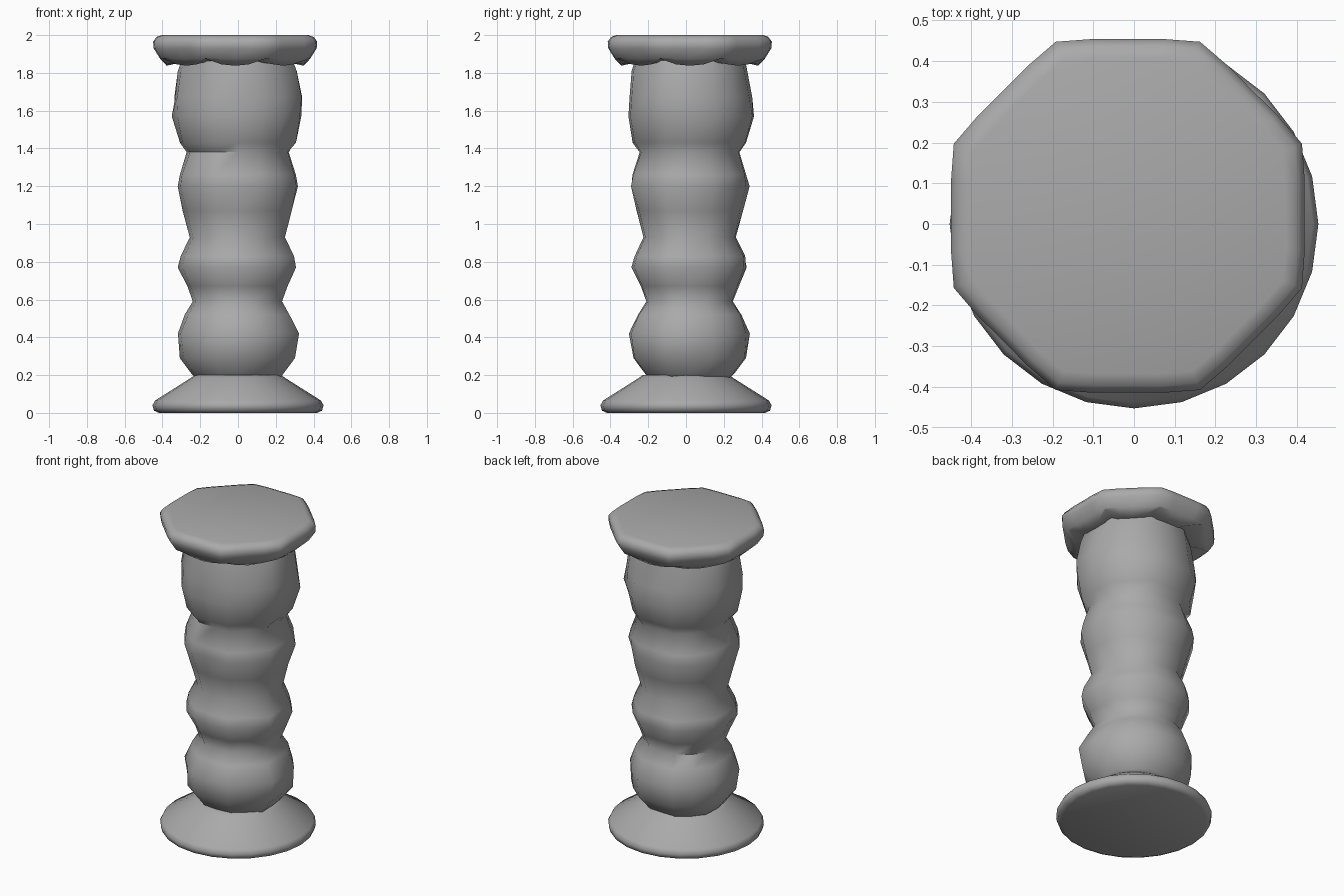
import bpy, bmesh, math, random

random.seed(4)
cube = bpy.data.objects.get("Cube")
if cube:
    bpy.data.objects.remove(cube, do_unlink=True)

GREY = (0.4, 0.4, 0.4, 1.0)
stone = bpy.data.materials.new("grey_stone")
stone.use_nodes = True
stone.diffuse_color = GREY
stone.node_tree.nodes["Principled BSDF"].inputs["Base Color"].default_value = GREY


def loft(name, rings, segments, shape, centre, angle):
    """Stack closed rings; shape(i, k, r, z) returns the radius and height."""
    bm = bmesh.new()
    loops = []
    for k, (r, z) in enumerate(rings):
        loop = []
        for i in range(segments):
            a = math.tau * i / segments
            rr, zz = shape(i, k, r, z)
            loop.append(bm.verts.new((centre[0] + rr * math.cos(a),
                                      centre[1] + rr * math.sin(a), zz)))
        loops.append(loop)
    for low, high in zip(loops, loops[1:]):
        for i in range(segments):
            j = (i + 1) % segments
            bm.faces.new((low[i], low[j], high[j], high[i]))
    bm.faces.new(loops[0][::-1])
    bm.faces.new(loops[-1])
    bmesh.ops.recalc_face_normals(bm, faces=bm.faces)
    mesh = bpy.data.meshes.new(name)
    bm.to_mesh(mesh)
    bm.free()
    mesh.materials.append(stone)
    ob = bpy.data.objects.new(name, mesh)
    bpy.context.collection.objects.link(ob)
    bpy.ops.object.select_all(action="DESELECT")
    ob.select_set(True)
    bpy.context.view_layer.objects.active = ob
    bpy.ops.object.shade_smooth_by_angle(angle=math.radians(angle))
    return ob


# Flared round foot
foot = [(0.42, 0.0), (0.445, 0.012), (0.453, 0.04), (0.44, 0.065),
        (0.25, 0.185), (0.23, 0.2)]
loft("foot", foot, 24, lambda i, k, r, z: (r, z), (0, 0), 50)

# Shaft of four rough, hand-hewn bulges with octagonal sections
shaft = [(0.22, 0.185), (0.24, 0.205), (0.305, 0.29), (0.32, 0.42),
         (0.28, 0.52), (0.235, 0.59), (0.265, 0.67), (0.308, 0.77),
         (0.295, 0.83), (0.25, 0.93), (0.285, 1.07), (0.322, 1.2),
         (0.31, 1.26), (0.27, 1.38), (0.305, 1.43), (0.34, 1.57),
         (0.335, 1.67), (0.31, 1.81), (0.295, 1.87)]
column_offset = [random.uniform(-0.008, 0.008) for i in range(16)]


def hewn(i, k, r, z):
    corner = 1.045 if i % 2 else 1.0
    rough = max(0, r - 0.24) * random.uniform(-0.12, 0.12)
    return r * corner + column_offset[i] + rough, z


loft("shaft", shaft, 16, hewn, (0.0, 0.02), 55)

# Octagonal capital whose lower rim is scalloped between the corners
cap = [(0.27, 1.86), (0.37, 1.845), (0.405, 1.875), (0.44, 1.93),
       (0.443, 1.965), (0.425, 1.99), (0.395, 2.0)]


def scalloped(i, k, r, z):
    corner = i % 4 == 2
    side = i % 4 == 0
    r *= 1.045 if corner else 1.0 if not side else 0.98
    if k == 1 and corner:
        return r * 1.07, z + 0.03
    if k == 1 and side:
        return r, z - 0.007
    return r, z


cap_ob = loft("capital", cap, 32, scalloped, (-0.015, 0.02), 60)
